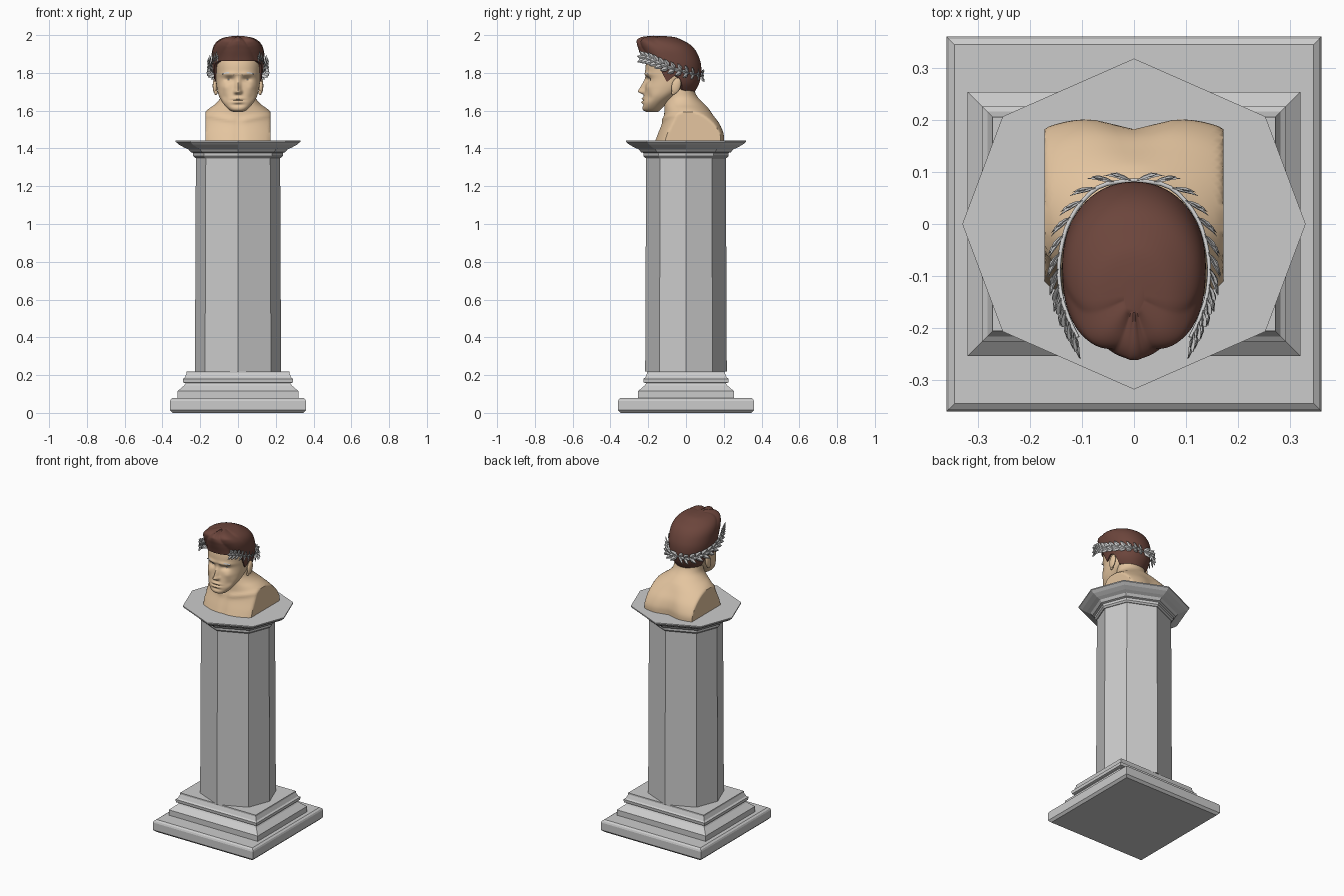
import bpy, bmesh, math
from math import sin, cos, pi, exp
from mathutils import Vector

if "Cube" in bpy.data.objects:
    bpy.data.objects.remove(bpy.data.objects["Cube"])


def material(name, rgb):
    m = bpy.data.materials.new(name)
    m.diffuse_color = (*rgb, 1)
    m.use_nodes = True
    m.node_tree.nodes["Principled BSDF"].inputs["Base Color"].default_value = m.diffuse_color
    return m


SKIN = material("skin", (0.78, 0.56, 0.35))
HAIR = material("hair_brown", (0.15, 0.06, 0.045))


def finish(name, bm, mat=None, angle=None):
    bmesh.ops.recalc_face_normals(bm, faces=bm.faces)
    me = bpy.data.meshes.new(name)
    bm.to_mesh(me)
    bm.free()
    if angle:
        me.polygons.foreach_set("use_smooth", [True] * len(me.polygons))
        me.set_sharp_from_angle(angle=math.radians(angle))
    ob = bpy.data.objects.new(name, me)
    bpy.context.collection.objects.link(ob)
    if mat:
        me.materials.append(mat)
    return ob


def loft(name, rows, mat=None, angle=None):
    """Skin closed rings of points and cap both ends."""
    bm = bmesh.new()
    vs = [[bm.verts.new(p) for p in r] for r in rows]
    n = len(vs[0])
    for a, b in zip(vs, vs[1:]):
        for j in range(n):
            k = (j + 1) % n
            bm.faces.new((a[j], a[k], b[k], b[j]))
    bm.faces.new(vs[0][::-1])
    bm.faces.new(vs[-1])
    return finish(name, bm, mat, angle)


def spline(t, u):
    """Catmull-Rom sample of a table at row index u."""
    i = max(0, min(int(u), len(t) - 2))
    f = u - i
    p = [t[max(0, min(i + k, len(t) - 1))] for k in (-1, 0, 1, 2)]
    return [0.5 * (2 * b + (c - a) * f + (2 * a - 5 * b + 4 * c - d) * f * f
                   + (3 * b - a - 3 * c + d) * f ** 3) for a, b, c, d in zip(*p)]


def lerp_table(t, x):
    for (x0, y0), (x1, y1) in zip(t, t[1:]):
        if x <= x1:
            return y0 + (y1 - y0) * (x - x0) / (x1 - x0)
    return t[-1][1]


def oval(row, a, nf=2.0, nb=2.0):
    """Point on a body section (z, y_front, y_back, half_width); a = 0 faces front."""
    z, yf, yb, hw = row[:4]
    n = nf if cos(a) > 0 else nb
    sx = math.copysign(abs(sin(a)) ** (2 / n), sin(a))
    sy = math.copysign(abs(cos(a)) ** (2 / n), cos(a))
    return Vector((hw * sx, (yf + yb) / 2 - (yb - yf) / 2 * sy, z))


def g(v, c, s):
    return exp(-((v - c) / s) ** 2)


# Pedestal: square plinth, stepped rectangular base, eight-sided shaft and capital
def rect_rows(profile, inset):
    return [[(sx * h, sy * (h - inset), z) for sx, sy in ((-1, -1), (1, -1), (1, 1), (-1, 1))]
            for h, z in profile]


def octagon_rows(profile):
    pts = [(1, 0), (.765, .65), (0, 1), (-.765, .65), (-1, 0), (-.765, -.65), (0, -1), (.765, -.65)]
    return [[(x * r, y * (r - 0.012), z) for x, y in pts] for r, z in profile]


loft("plinth", rect_rows([(.346, 0), (.36, .014), (.36, .062), (.356, .072), (.345, .08)], 0))
loft("stepped_base", rect_rows([(.32, .078), (.32, .115), (.285, .145), (.277, .157), (.29, .161),
                                (.292, .18), (.282, .187), (.272, .21), (.272, .22)], .066))
loft("shaft", octagon_rows([(.228, .218), (.223, 1.355)]))
loft("capital", octagon_rows([(.228, 1.35), (.237, 1.36), (.237, 1.376), (.25, 1.38), (.262, 1.395),
                              (.285, 1.405), (.312, 1.42), (.33, 1.435), (.33, 1.442)]))

# Shoulders and neck, with the arms cut off flat
TRUNK = [(1.44, -.165, .205, .25), (1.48, -.15, .203, .245), (1.53, -.13, .183, .225),
         (1.575, -.118, .15, .195), (1.61, -.115, .122, .155), (1.635, -.115, .098, .12),
         (1.665, -.11, .067, .095), (1.70, -.1, .047, .088), (1.75, -.09, .04, .085)]
rows = []
for i in range(33):
    row = spline(TRUNK, i / 4)
    low = max(0, min(1, (1.62 - row[0]) / .16))
    ring = []
    for j in range(80):
        a = 2 * pi * j / 80
        p = oval(row, a, 2, 2 + 1.1 * low)
        groove = g(p.x, 0, .055) * low
        p.y += -.024 * groove if cos(a) < 0 else .006 * g(p.x, 0, .02) * low
        if cos(a) > 0:  # collar bones
            p.y -= .007 * g(p.z, 1.545 + abs(p.x) * .2, .012) * (1 - g(p.x, 0, .02))
        p.x = max(-.172, min(.172, p.x))
        ring.append(p)
    rows.append(ring)
loft("shoulders_and_neck", rows, SKIN, 40)

# Head with the face pushed out of the front
HEAD = [(1.592, -.205, -.15, .022), (1.605, -.229, -.135, .048), (1.635, -.23, -.105, .076),
        (1.675, -.224, -.05, .1), (1.72, -.217, .015, .112), (1.765, -.211, .045, .117),
        (1.80, -.216, .06, .119), (1.86, -.209, .062, .12), (1.92, -.18, .045, .105),
        (1.96, -.14, 0, .06)]
EYE_X, EYE_Z = .046, 1.765


def face_offset(x, z):
    ax = abs(x)
    ramp = max(0, min(1, (1.785 - z) / .08)) * max(0, min(1, (z - 1.683) / .016))
    d = -.034 * ramp * g(x, 0, .013)
    d -= .012 * g(ax, .014, .009) * g(z, 1.699, .011)
    d += .015 * g(ax, EYE_X, .024) * g(z, EYE_Z, .014)
    d -= .007 * g(z, 1.794, .011) * g(ax, .045, .04)
    d -= .009 * g(x, 0, .026) * (g(z, 1.664, .007) + g(z, 1.645, .008))
    d += .006 * g(x, 0, .03) * g(z, 1.6545, .004)
    d += .005 * g(x, 0, .03) * g(z, 1.63, .008)
    d -= .006 * g(ax, .07, .022) * g(z, 1.725, .02)
    d += .007 * g(ax, .075, .02) * g(z, 1.672, .022)
    return d


rows = []
for i in range(91):
    row = spline(HEAD, i / 10)
    ring = []
    for j in range(120):
        a = 2 * pi * j / 120
        p = oval(row, a, 2.3, 2.1)
        if cos(a) > 0:
            p.y += face_offset(p.x, p.z)
        ring.append(p)
    rows.append(ring)
loft("head", rows, SKIN, 60)


# Ears, eyes and brows, mirrored left and right
def ellipsoid(name, loc, size, mat=None, tilt=0):
    bm = bmesh.new()
    bmesh.ops.create_uvsphere(bm, u_segments=20, v_segments=12, radius=1)
    ob = finish(name, bm, mat, 60)
    ob.location, ob.scale, ob.rotation_euler = loc, size, (tilt, 0, 0)
    return ob


for s, side in ((-1, "left"), (1, "right")):
    ellipsoid(side + "_ear", (s * .122, -.052, 1.732), (.012, .024, .043), SKIN, -.25)
    ellipsoid(side + "_ear_lobe", (s * .117, -.066, 1.697), (.009, .012, .014), SKIN)
    ellipsoid(side + "_eye", (s * EYE_X, -.176, EYE_Z), (.021, .0145, .0085))
    ellipsoid(side + "_upper_lid", (s * EYE_X, -.177, EYE_Z + .009), (.025, .016, .004), SKIN)
    bm = bmesh.new()
    top, bottom = [], []
    for k in range(8):
        x = .022 + .062 * k / 7
        y = -.213 + 2.9 * x * x
        z = 1.789 + .011 * sin(pi * (k + 1) / 9)
        top.append(bm.verts.new((s * x, y - .006, z + .004)))
        bottom.append(bm.verts.new((s * x, y - .008, z - .003)))
    for k in range(7):
        bm.faces.new((top[k], top[k + 1], bottom[k + 1], bottom[k]))
    finish(side + "_brow", bm)

# Hair: a shell over the skull with a shaped hairline and thick locks at the front
HAIR_ROWS = [(1.69, -.2, .04, .09), (1.74, -.21, .068, .119), (1.79, -.218, .08, .128),
             (1.84, -.222, .08, .136), (1.88, -.23, .07, .138), (1.92, -.243, .05, .136),
             (1.95, -.252, .022, .125), (1.973, -.25, -.02, .103), (1.988, -.225, -.055, .07),
             (1.994, -.17, -.1, .02)]
HAIRLINE = [(0, 1.862), (45, 1.862), (62, 1.845), (72, 1.79), (79, 1.75), (85, 1.765), (92, 1.785),
            (104, 1.77), (114, 1.715), (140, 1.70), (180, 1.693)]
index_of = [(r[0], i) for i, r in enumerate(HAIR_ROWS)]
N, M = 120, 36
rows = [[] for _ in range(M + 2)]
for j in range(N):
    a = 2 * pi * j / N
    deg = math.degrees(min(a, 2 * pi - a))
    u0 = lerp_table(index_of, lerp_table(HAIRLINE, deg))
    front = max(0, cos(a)) ** .7
    for i in range(M + 1):
        t = i / M
        row = spline(HAIR_ROWS, u0 + (len(HAIR_ROWS) - 1 - u0) * t)
        p = oval(row, a, 2.2, 2.1)
        edge = max(0, min(1, (1.996 - p.z) / .03))
        lock = abs(cos(math.radians(deg) * 3.2 + 1.2 * (p.z - 1.93) * 9 * (deg > 4)))
        c = Vector((0, -.09, p.z))
        p = c + (p - c) * (1 + .085 * front * edge * (lock - .4))
        p.z += .014 * front * (lock - .6) * g(p.z, 1.96, .04)
        if i == 0:
            rows[0].append(c + (p - c) * .84)
        rows[i + 1].append(p)
loft("hair", rows, HAIR, 50)

# Laurel wreath: rising from the nape to the temples, three leaves at each node
PATH = [(0, .084, 1.785), (.07, .07, 1.786), (.122, .01, 1.80), (.143, -.065, 1.82),
        (.141, -.13, 1.845), (.126, -.18, 1.868), (.108, -.218, 1.88)]


def leaf(bm, base, d, normal, length, width):
    d = d.normalized()
    side = d.cross(normal).normalized()
    up = side.cross(d)

    def v(l, w, h):
        return bm.verts.new(base + d * l * length + side * w * width + up * h)
    b, tip, m1, m2 = v(0, 0, 0), v(1, 0, .004), v(.35, 0, .006), v(.7, 0, .008)
    for s in (-1, 1):
        e1, e2 = v(.35, s, 0), v(.72, s * .72, .003)
        for f in ((b, e1, m1), (m1, e1, e2, m2), (m2, e2, tip)):
            bm.faces.new(f)


bm = bmesh.new()
NODES = 13
for s in (-1, 1):
    for k in range(NODES):
        u = (len(PATH) - 1) * (k + .2) / NODES
        p, q = Vector(spline(PATH, u)), Vector(spline(PATH, u + .05))
        t = (q - p).normalized()
        out = Vector((p.x, (p.y + .08) * .8, 0)).normalized()
        up = out.cross(t).normalized()
        if up.z < 0:
            up = -up
        for spread, lift in ((.75, .3), (-.75, .35), (0, .22)):
            d = t + up * spread + out * lift
            flip = Vector((s, 1, 1))
            leaf(bm, p * flip, d * flip, (out + up * spread * .3) * flip, .056, .014)
finish("laurel_leaves", bm)

for s, side in ((-1, "left"), (1, "right")):
    cu = bpy.data.curves.new(side + "_wreath_stem", "CURVE")
    cu.dimensions, cu.bevel_depth, cu.bevel_resolution = "3D", .004, 1
    sp = cu.splines.new("POLY")
    sp.points.add(24)
    for k, pt in enumerate(sp.points):
        x, y, z = spline(PATH, 6 * k / 24)
        pt.co = (s * x, y, z, 1)
    bpy.context.collection.objects.link(bpy.data.objects.new(side + "_wreath_stem", cu))
